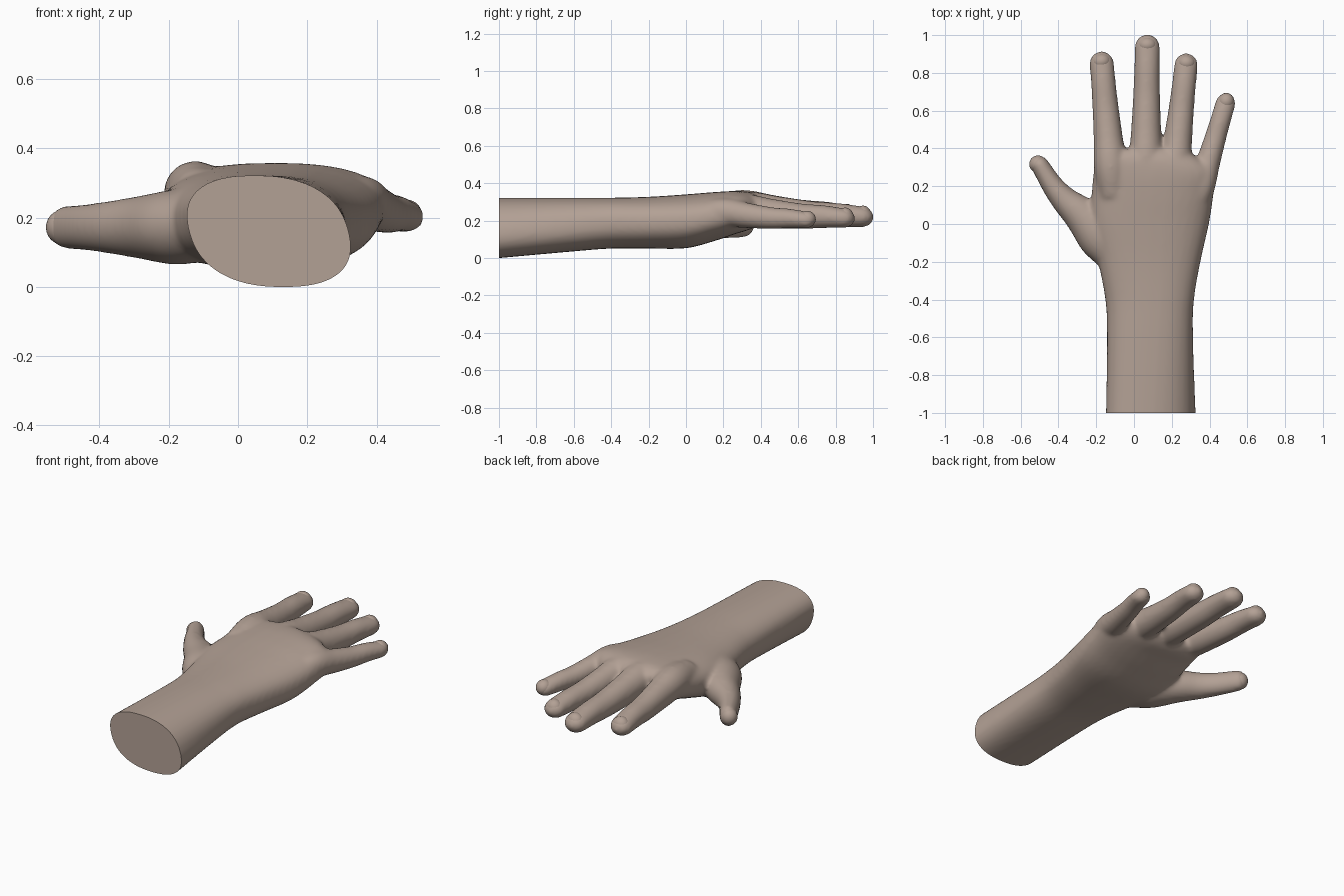
import bpy, bmesh, math
from mathutils import Vector, Matrix

if "Cube" in bpy.data.objects:
    bpy.data.objects.remove(bpy.data.objects["Cube"])

SIDES = 32
UP = Vector((0, 0, 1))

skin = bpy.data.materials.new("skin")
skin.diffuse_color = (0.45, 0.355, 0.30, 1)
skin.use_nodes = True
skin.node_tree.nodes["Principled BSDF"].inputs["Base Color"].default_value = skin.diffuse_color


def spline(pts, steps=5):
    """Catmull-Rom through rows of x, y, z, half width, half height."""
    p = [Vector(q) for q in pts]
    p = [p[0] * 2 - p[1]] + p + [p[-1] * 2 - p[-2]]
    out = []
    for i in range(1, len(p) - 2):
        a, b, c, d = p[i - 1:i + 3]
        for k in range(steps):
            t = k / steps
            out.append((b * 2 + (c - a) * t + (a * 2 - b * 5 + c * 4 - d) * t * t
                        + (b * 3 - a - c * 3 + d) * t ** 3) * 0.5)
    return out + [p[-2]]


def power(v, n):
    return math.copysign(abs(v) ** (2 / n), v)


def loft(bm, pts, n=2.0, straight=False):
    """Closed tube of superellipse rings along a path; returns the end direction."""
    rows = spline(pts)
    rings = []
    for i, r in enumerate(rows):
        d = Vector((0, 1, 0))
        if not straight:
            d = rows[min(i + 1, len(rows) - 1)].to_3d() - rows[max(i - 1, 0)].to_3d()
            d.normalize()
        rings.append((Vector(r[:3]), d, r[3], r[4]))
    c, d, w, h = rings[-1]
    if not straight:                          # rounded fingertip
        for k in range(1, 7):
            a = math.pi / 2 * k / 6.3
            rings.append((c + d * w * math.sin(a), d, w * math.cos(a), h * math.cos(a)))
    loops = []
    for o, dr, rw, rh in rings:
        side = dr.cross(UP).normalized()
        top = side.cross(dr)
        lean = max(0, -0.4 - o.y) * 0.07      # forearm underside leans outward
        loop = []
        for k in range(SIDES):
            a = math.tau * k / SIDES
            u, v = power(math.cos(a), n), power(math.sin(a), n)
            loop.append(bm.verts.new(o + side * (u * rw - lean * v) + top * v * rh))
        loops.append(loop)
    for a, b in zip(loops, loops[1:]):
        for k in range(SIDES):
            j = (k + 1) % SIDES
            bm.faces.new((a[k], a[j], b[j], b[k]))
    bm.faces.new(loops[0])
    bm.faces.new(loops[-1])
    return d


def finish(name, bm):
    me = bpy.data.meshes.new(name)
    bmesh.ops.recalc_face_normals(bm, faces=bm.faces[:])
    bm.to_mesh(me)
    bm.free()
    me.materials.append(skin)
    ob = bpy.data.objects.new(name, me)
    bpy.context.collection.objects.link(ob)
    return ob


def smooth(ob):
    bpy.ops.object.select_all(action='DESELECT')
    ob.select_set(True)
    bpy.context.view_layer.objects.active = ob
    bpy.ops.object.shade_smooth_by_angle(angle=math.radians(45))


# forearm and palm: y, left, right, bottom, top
palm = [
    (-1.1, -.142, .322, -.01, .322), (-.6, -.142, .312, .035, .322),
    (-.4, -.152, .318, .05, .322), (-.2, -.19, .352, .05, .327),
    (0, -.235, .397, .052, .34), (.15, -.225, .42, .09, .352),
    (.27, -.215, .425, .13, .358), (.35, -.2, .34, .155, .35),
    (.395, -.15, .26, .19, .32),
]
# shared finger profile: fraction of length, width factor, height factor, lift
profile = [(0, 1.2, 1.23, .028), (.22, 1.37, 1.4, .042), (.43, 1.2, 1.27, .025),
           (.67, 1.07, 1.09, .01), (.84, 1.01, .98, .008), (1, 1, .84, 0)]


def finger(bx, by, tx, ty, tz, r):
    return [(bx + (tx - bx) * t, by + (ty - by) * t, tz + lift, r * w, r * h)
            for t, w, h, lift in profile]


digits = {
    "index": finger(-.11, .15, -.171, .85, .231, .065),
    "middle": finger(.06, .15, .07, .937, .22, .067),
    "ring": finger(.2, .15, .276, .842, .213, .063),
    "little": finger(.32, .08, .485, .64, .203, .054),
    # thumb: x, y, half width; its height follows the width
    "thumb": [(x, y, .172, w, w * .6 + .033) for x, y, w in (
        (-.08, -.2, .09), (-.17, -.07, .125), (-.275, .045, .098),
        (-.365, .125, .073), (-.432, .205, .058), (-.499, .313, .048))],
}

bm = bmesh.new()
loft(bm, [((l + r) / 2, y, (b + t) / 2, (r - l) / 2, (t - b) / 2) for y, l, r, b, t in palm],
     n=2.4, straight=True)
ends = {name: loft(bm, pts) for name, pts in digits.items()}
body = finish("hand_blocking", bm)

# fuse the volumes into one skin and soften the joins
m = body.modifiers.new("fuse", 'REMESH')
m.mode = 'VOXEL'
m.voxel_size = 0.011
m = body.modifiers.new("soften", 'SMOOTH')
m.factor = 0.5
m.iterations = 14
bpy.context.view_layer.update()
fused = bpy.data.meshes.new_from_object(body.evaluated_get(bpy.context.evaluated_depsgraph_get()))
bpy.data.objects.remove(body)

# flat cut through the forearm
bm = bmesh.new()
bm.from_mesh(fused)
bmesh.ops.bisect_plane(bm, geom=bm.verts[:] + bm.edges[:] + bm.faces[:],
                       plane_co=(0, -1, 0), plane_no=(0, 1, 0), clear_inner=True)
bmesh.ops.holes_fill(bm, edges=[e for e in bm.edges if e.is_boundary], sides=0)
smooth(finish("hand", bm))

# nails: shallow domes barely rising from each fingertip
for name, pts in digits.items():
    x, y, z, w, h = pts[-1]
    d = ends[name]
    side = d.cross(UP).normalized()
    top = side.cross(d)
    if name == "thumb":                       # thumb nail faces outward
        side, top, w, h = top, -side, h, w
    c = Vector((x, y, z)) + d * 0.008 + top * 0.006
    rot = Matrix((side * w * 0.8, d * 0.046, top * (h - 0.002))).transposed().to_4x4()
    bm = bmesh.new()
    bmesh.ops.create_uvsphere(bm, u_segments=24, v_segments=16, radius=1,
                              matrix=Matrix.Translation(c) @ rot)
    smooth(finish(name + "_nail", bm))
